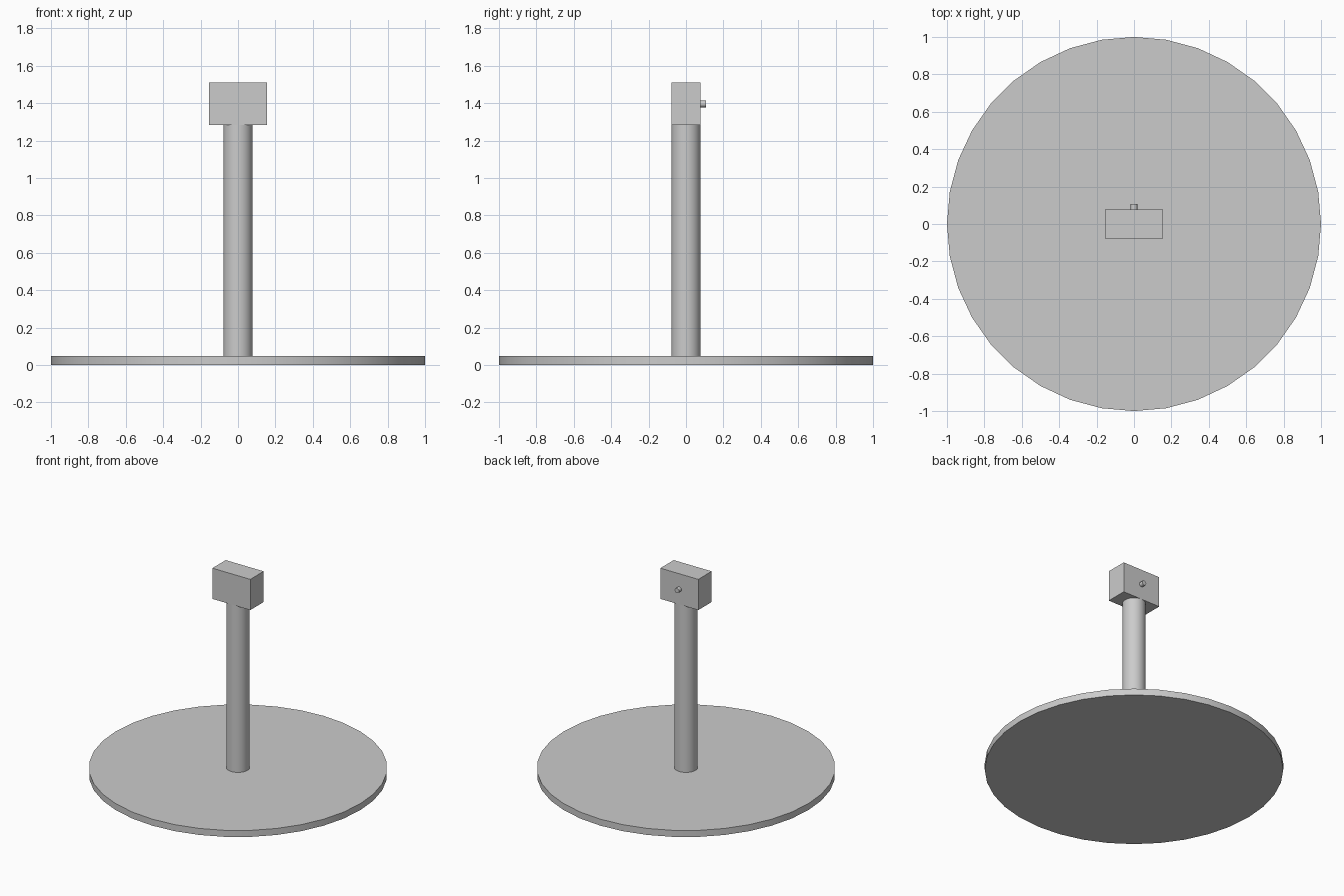
import bpy
import math

default = bpy.data.objects.get("Cube")
if default:
    bpy.data.objects.remove(default, do_unlink=True)

# Single grey finish
grey = bpy.data.materials.new("plain_grey")
grey.use_nodes = True
colour = (0.6, 0.6, 0.6, 1)
grey.diffuse_color = colour
grey.node_tree.nodes["Principled BSDF"].inputs["Base Color"].default_value = colour


def finish(name):
    obj = bpy.context.object
    obj.name = name
    obj.data.materials.append(grey)
    return obj


def cylinder(name, radius, length, centre, sides, tilt=0):
    bpy.ops.mesh.primitive_cylinder_add(vertices=sides, radius=radius, depth=length,
                                        location=centre, rotation=(tilt, 0, 0))
    bpy.ops.object.shade_smooth_by_angle(angle=math.radians(50))
    return finish(name)


BASE_TOP = 0.048
BLOCK_BOTTOM, BLOCK_TOP = 1.283, 1.51
HALF_DEPTH = 0.078

# Round base plate
cylinder("base_plate", 1, BASE_TOP, (0, 0, BASE_TOP / 2), 36)

# Upright post, ending under the head block
cylinder("post", HALF_DEPTH, BLOCK_BOTTOM - BASE_TOP,
         (0, 0, (BLOCK_BOTTOM + BASE_TOP) / 2), 36)

# Head block
bpy.ops.mesh.primitive_cube_add(size=1, location=(0, 0, (BLOCK_BOTTOM + BLOCK_TOP) / 2))
block = finish("head_block")
block.scale = (0.31, 2 * HALF_DEPTH, BLOCK_TOP - BLOCK_BOTTOM)
bpy.ops.object.transform_apply(location=False, rotation=False, scale=True)

# Small peg on the back of the block
cylinder("back_peg", 0.018, 0.03, (0, HALF_DEPTH + 0.014, 1.396), 12, math.pi / 2)
